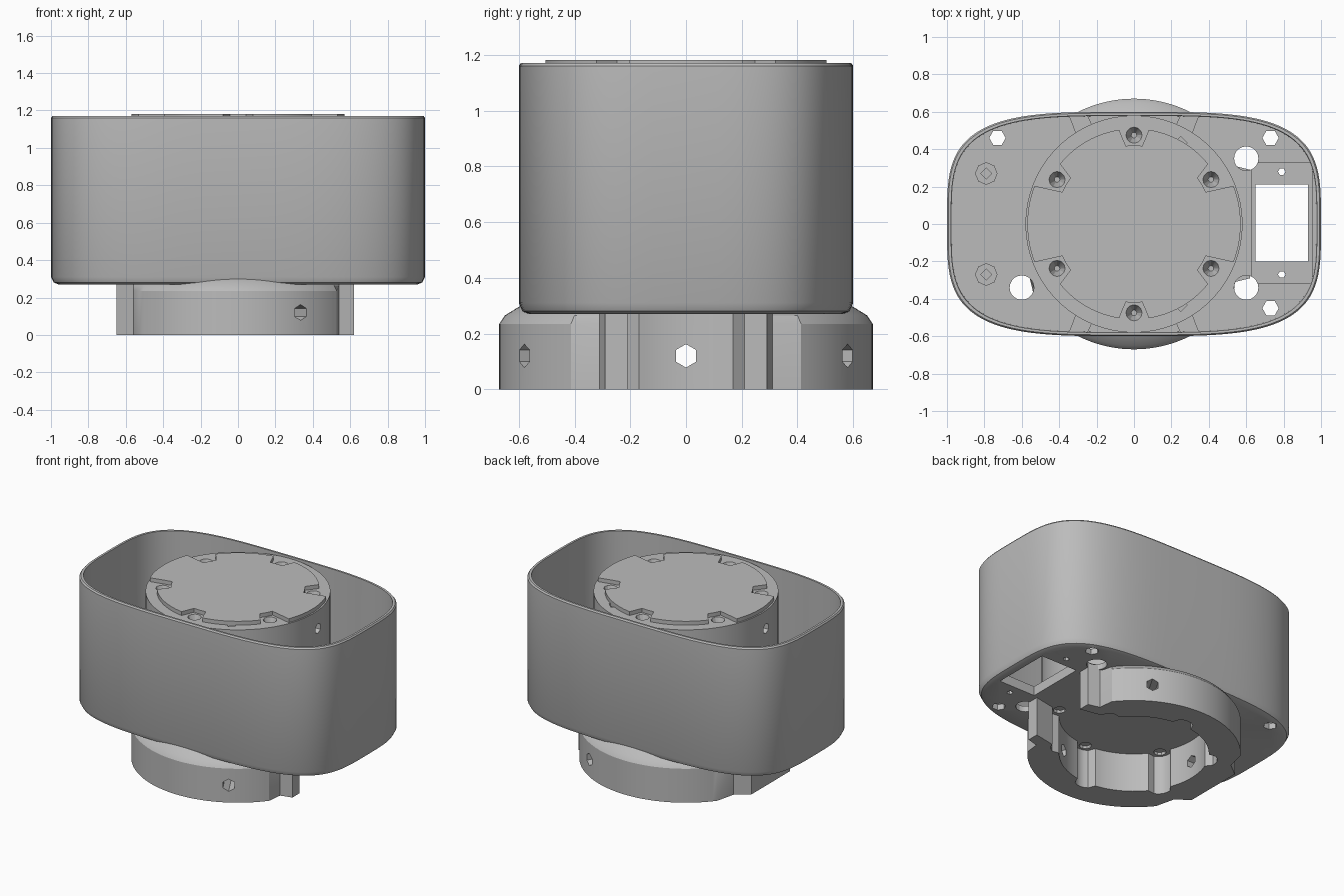
import bpy, bmesh, math
from math import cos, sin, radians, pi

if "Cube" in bpy.data.objects:
    bpy.data.objects.remove(bpy.data.objects["Cube"])

grey = bpy.data.materials.new("plain grey")
grey.use_nodes = True
COLOUR = (0.5, 0.5, 0.5, 1)
grey.diffuse_color = COLOUR
grey.node_tree.nodes["Principled BSDF"].inputs["Base Color"].default_value = COLOUR


def loft(bm, loops):
    """Skin a stack of equal-length loops and cap both ends."""
    rings = [[bm.verts.new(p) for p in loop] for loop in loops]
    for a, b in zip(rings, rings[1:]):
        for i in range(len(a)):
            j = (i + 1) % len(a)
            bm.faces.new((a[i], a[j], b[j], b[i]))
    bm.faces.new(rings[0][::-1])
    bm.faces.new(rings[-1])


def finish(bm, name, smooth=True):
    bmesh.ops.recalc_face_normals(bm, faces=bm.faces)
    mesh = bpy.data.meshes.new(name)
    bm.to_mesh(mesh)
    bm.free()
    mesh.materials.append(grey)
    ob = bpy.data.objects.new(name, mesh)
    bpy.context.collection.objects.link(ob)
    if smooth:
        shade(ob)
    return ob


def shade(ob):
    bpy.ops.object.select_all(action="DESELECT")
    ob.select_set(True)
    bpy.context.view_layer.objects.active = ob
    bpy.ops.object.shade_smooth_by_angle(angle=radians(30))


def solid(name, loops):
    bm = bmesh.new()
    loft(bm, loops)
    return finish(bm, name)


def circle(r, z, n=96, x=0, y=0, turn=0):
    return [(x + r * cos(turn + 2 * pi * i / n), y + r * sin(turn + 2 * pi * i / n), z)
            for i in range(n)]


def oval(a, b, z, n=128, power=3.7):
    e = 2 / power
    pts = []
    for i in range(n):
        c, s = cos(2 * pi * i / n), sin(2 * pi * i / n)
        pts.append((math.copysign(a * abs(c) ** e, c), math.copysign(b * abs(s) ** e, s), z))
    return pts


def box(x0, x1, y0, y1, z):
    return [(x0, y0, z), (x1, y0, z), (x1, y1, z), (x0, y1, z)]


def pin(bm, x, y, r, z0, z1, n=6, r_top=None):
    loft(bm, [circle(r, z0, n, x, y), circle(r_top or r, z1, n, x, y)])


def radial_pin(bm, angle, r, z, d0, d1):
    """Hexagonal pin pointing outwards from the axis."""
    c, s = cos(radians(angle)), sin(radians(angle))
    loft(bm, [[(d * c - u * s, d * s + u * c, z + v) for u, v, _ in circle(r, 0, 6, turn=pi / 6)]
              for d in (d0, d1)])


def carve(ob, bm):
    """Subtract the pins in bm from the object."""
    tool = finish(bm, "cutter", False)
    tool.hide_render = True
    mod = ob.modifiers.new("holes", "BOOLEAN")
    mod.object, mod.solver = tool, "EXACT"
    bpy.context.view_layer.objects.active = ob
    bpy.ops.object.modifier_apply(modifier=mod.name)
    bpy.data.objects.remove(tool)
    shade(ob)


BOLTS = [30 + 60 * k for k in range(6)]
FLOOR, RIM = 0.31, 1.17

# Open housing with a thin wall and a flat floor
housing = solid("housing", [
    oval(0.96, 0.565, 0.27), oval(0.985, 0.588, 0.28), oval(1, 0.6, 0.31),
    oval(1, 0.6, RIM - 0.01), oval(0.993, 0.593, RIM),
    oval(0.978, 0.58, RIM), oval(0.975, 0.577, FLOOR)])
bm = bmesh.new()
for x, y in ((0.6, 0.35), (0.6, -0.34), (-0.6, -0.34)):
    pin(bm, x, y, 0.065, 0.2, 0.5, 20)
for x, y in ((0.73, 0.46), (0.73, -0.45), (-0.73, 0.46)):
    pin(bm, x, y, 0.044, 0.2, 0.5)
loft(bm, [box(0.65, 0.93, -0.2, 0.21, z) for z in (0.2, 0.5)])
for y in (-0.27, 0.28):
    pin(bm, 0.79, y, 0.02, 0.2, 0.5)
for a in BOLTS:
    pin(bm, 0.475 * cos(radians(a)), 0.475 * sin(radians(a)), 0.04, 0.2, 0.29, 10)
carve(housing, bm)

# Raised pad round the window
pad = solid("window_pad", [box(0.625, 0.955, -0.32, 0.33, z) for z in (0.3, 0.335)])
bm = bmesh.new()
loft(bm, [box(0.65, 0.93, -0.2, 0.21, z) for z in (0.2, 0.5)])
for y in (-0.27, 0.28):
    pin(bm, 0.79, y, 0.02, 0.2, 0.5)
for y in (-0.34, 0.35):
    pin(bm, 0.6, y, 0.065, 0.2, 0.5, 20)
carve(pad, bm)

# Standoffs with square sockets
for name, y in (("front_standoff", -0.27), ("back_standoff", 0.27)):
    post = solid(name, [circle(0.06, z, 8, -0.79, y) for z in (0.3, 0.4)])
    bm = bmesh.new()
    pin(bm, -0.79, y, 0.03, 0.33, 0.5, 4)
    carve(post, bm)

# Central drum with countersunk bolt holes, sockets and side holes
drum = solid("drum", [circle(0.58, z) for z in (0.295, 1.155)])
bm = bmesh.new()
for a in BOLTS:
    pin(bm, 0.475 * cos(radians(a)), 0.475 * sin(radians(a)), 0.015, 1.08, 1.2, 12, 0.06)
for a in (60, -60):
    pin(bm, 0.5 * cos(radians(a)), 0.5 * sin(radians(a)), 0.035, 1.08, 1.2, 4)
for a in (5, 185):
    radial_pin(bm, a, 0.035, 1.03, 0.5, 0.7)
carve(drum, bm)


# Scalloped cover plate on the drum
def cover_radius(deg):
    near_bolt = min(abs((deg - a + 180) % 360 - 180) for a in BOLTS)
    if near_bolt < 8:
        return 0.42
    return 0.57 if abs(cos(radians(deg))) > 0.93 else 0.51


solid("cover_plate", [[(cover_radius(d) * cos(radians(d)), cover_radius(d) * sin(radians(d)), z)
                       for d in range(0, 360, 3)] for z in (1.14, 1.182)])


# Split collar: outer arcs, rear lug, and two lips beside the slot
def arc(r, a0, a1, steps):
    return [(r * cos(radians(a0 + (a1 - a0) * i / steps)),
             r * sin(radians(a0 + (a1 - a0) * i / steps))) for i in range(steps + 1)]


def bore(deg):
    near_bolt = min(abs(deg - a) for a in BOLTS)
    r = 0.47 + 0.06 * max(0, 1 - (near_bolt / 9) ** 2) ** 0.5
    return r * cos(radians(deg)), r * sin(radians(deg))


half = [(0.62, 0.21), (0.62, 0.29), (0.54, 0.31)] + arc(0.67, 38, 142, 40)
half += [(-0.56, 0.28), (-0.65, 0.21)]
outline = half + [(x, -y) for x, y in reversed(half)]
outline += [bore(d) for d in range(333, 26, -3)]


def collar_loop(z, shrink):
    loop = []
    for x, y in outline:
        k = shrink if math.hypot(x, y) > 0.6 and abs(y) > 0.4 else 1
        loop.append((x * k, y * k, z))
    return loop


collar = solid("collar", [collar_loop(0, 1), collar_loop(0.235, 1), collar_loop(0.265, 0.97),
                          collar_loop(0.3, 0.885)])
bm = bmesh.new()
for a in (60, 180, -60):
    radial_pin(bm, a, 0.042, 0.12, 0.4, 0.8)
carve(collar, bm)

# Small ribs joining the drum to the long walls
for sx, side in ((1, "left"), (-1, "right")):
    for sy, end in ((1, "back"), (-1, "front")):
        solid(f"{end}_{side}_rib", [
            [(sx * x, sy * y, z) for x, y in ((0.22, 0.52), (0.31, 0.48), (0.35, 0.585), (0.25, 0.585))]
            for z in (0.3, 0.42)])
